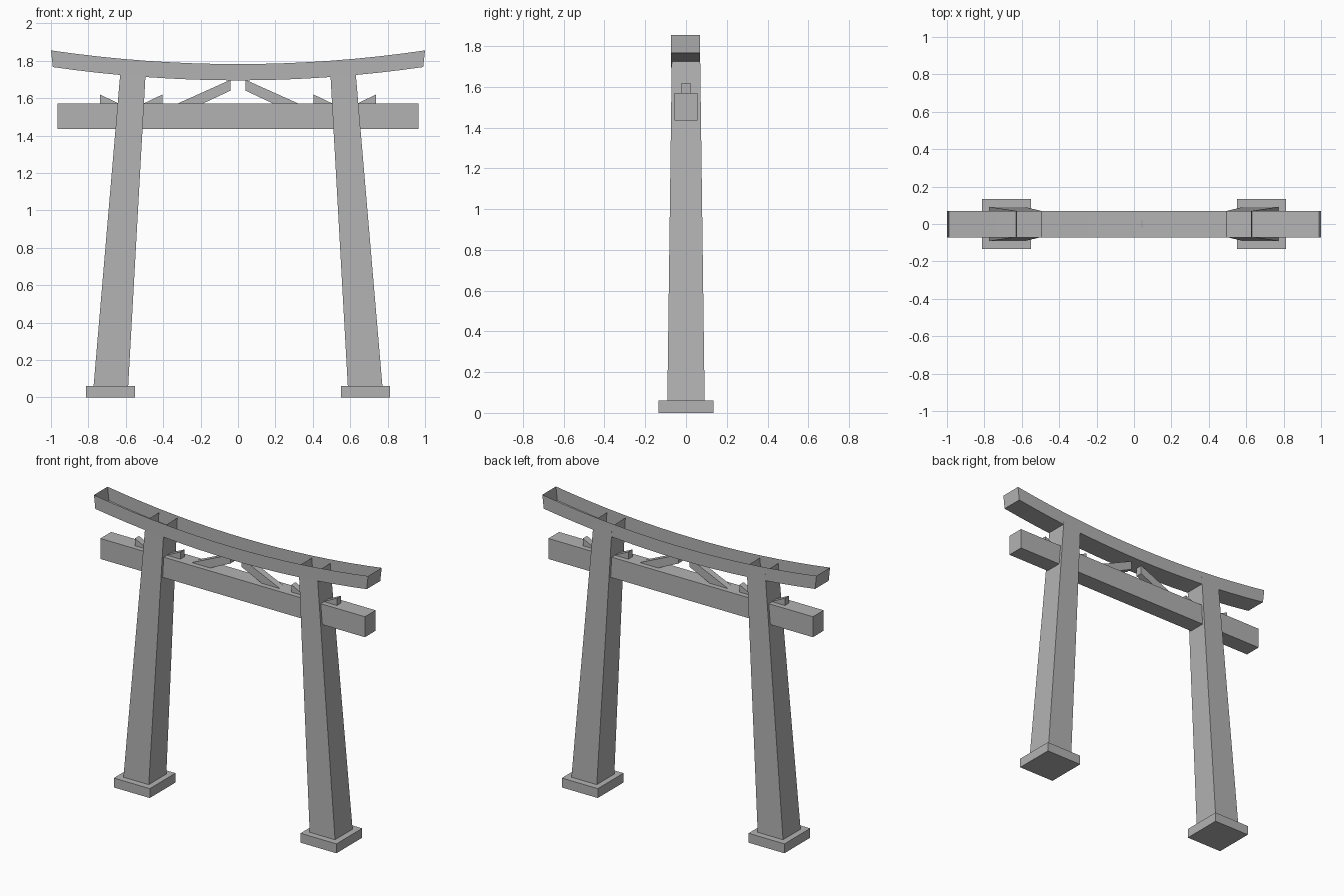
import bpy
import bmesh

cube = bpy.data.objects.get("Cube")
if cube:
    bpy.data.objects.remove(cube, do_unlink=True)

grey = bpy.data.materials.new("plain_grey")
grey.use_nodes = True
colour = (0.45, 0.45, 0.45, 1)
grey.diffuse_color = colour
grey.node_tree.nodes["Principled BSDF"].inputs["Base Color"].default_value = colour


def finish(name, bm, open_top=False):
    """Turn a closed bmesh into an object, optionally removing its upper faces."""
    bmesh.ops.recalc_face_normals(bm, faces=bm.faces)
    if open_top:
        top = [f for f in bm.faces if f.normal.z > 0.9]
        bmesh.ops.delete(bm, geom=top, context='FACES')
    mesh = bpy.data.meshes.new(name)
    bm.to_mesh(mesh)
    bm.free()
    mesh.materials.append(grey)
    obj = bpy.data.objects.new(name, mesh)
    bpy.context.collection.objects.link(obj)
    return obj


def loft(name, rings, open_top=False):
    """Skin matching four-point rings and cap both ends."""
    bm = bmesh.new()
    loops = [[bm.verts.new(p) for p in ring] for ring in rings]
    for a, b in zip(loops, loops[1:]):
        for i in range(len(a)):
            j = (i + 1) % len(a)
            bm.faces.new((a[i], a[j], b[j], b[i]))
    bm.faces.new(loops[0])
    bm.faces.new(loops[-1])
    return finish(name, bm, open_top)


def rect(x0, x1, half_y, z):
    return [(x0, -half_y, z), (x1, -half_y, z), (x1, half_y, z), (x0, half_y, z)]


def prism(name, profile, half_y):
    """Extrude an xz profile through the depth."""
    return loft(name, [[(x, y, z) for x, z in profile] for y in (-half_y, half_y)])


# Curved top beam: a hollow trough, open above, with slightly flared ends
SEGMENTS = 16
rings = []
for i in range(SEGMENTS + 1):
    t = 2 * i / SEGMENTS - 1
    low, high = 1.695 + 0.071 * t * t, 1.782 + 0.073 * t * t
    rings.append([(0.99 * t, -0.073, low), (0.99 * t, 0.069, low),
                  (t, 0.069, high), (t, -0.073, high)])
loft("top_beam", rings, open_top=True)

# Straight lower beam
loft("lower_beam", [rect(-0.965, 0.965, 0.056, z) for z in (1.436, 1.571)])

for side, s in (("left", 1), ("right", -1)):
    # Foot block and leaning, tapered pillar, open at its hidden upper end
    loft(side + "_base", [rect(s * 0.55, s * 0.812, 0.134, z) for z in (0, 0.062)])
    loft(side + "_pillar", [rect(s * 0.587, s * 0.772, 0.0915, 0.062),
                            rect(s * 0.491, s * 0.625, 0.069, 1.785)], open_top=True)

    # Diagonal strut between the beams
    prism(side + "_strut", [(s * x, z) for x, z in
          ((0.325, 1.57), (0.19, 1.57), (0.04, 1.64), (0.04, 1.698))], 0.022)

    # Wedges on either side of the pillar
    for place, tip, foot in (("outer", 0.737, 0.638), ("inner", 0.405, 0.505)):
        prism(f"{side}_{place}_wedge", [(s * tip, 1.571), (s * tip, 1.619),
                                        (s * foot, 1.571)], 0.022)
